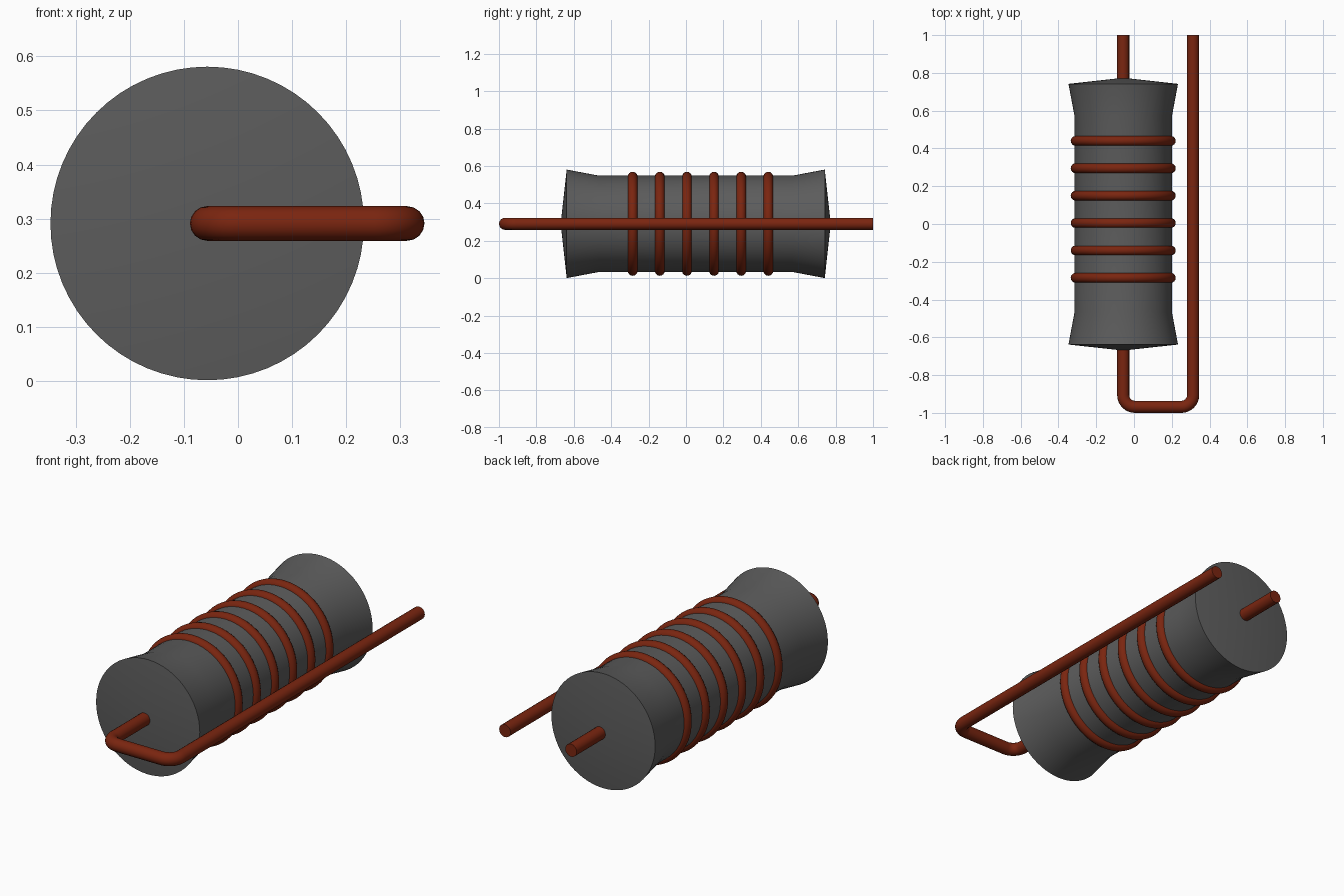
import bpy, bmesh, math
from mathutils import Matrix, Vector

cube = bpy.data.objects.get("Cube")
if cube:
    bpy.data.objects.remove(cube, do_unlink=True)

AXIS_X, AXIS_Z = -0.057, 0.291      # centre line of the body
WIRE_R, RETURN_X, FRONT_Y, BEND = 0.032, 0.313, -0.968, 0.062


def make_material(name, color):
    mat = bpy.data.materials.new(name)
    mat.use_nodes = True
    mat.diffuse_color = color
    mat.node_tree.nodes["Principled BSDF"].inputs["Base Color"].default_value = color
    return mat


grey = make_material("dark grey ceramic", (0.107, 0.107, 0.107, 1))
copper = make_material("copper red", (0.195, 0.0185, 0.005, 1))


def finish(obj, mat):
    obj.data.materials.clear()
    obj.data.materials.append(mat)
    bpy.ops.object.select_all(action='DESELECT')
    obj.select_set(True)
    bpy.context.view_layer.objects.active = obj
    bpy.ops.object.shade_smooth_by_angle(angle=math.radians(40))


# Flared body with shallow conical ends, lathed around the y axis
def lathe(name, profile, mat, steps=64):
    bm = bmesh.new()
    verts = [bm.verts.new((r, y, 0)) for r, y in profile]
    edges = [bm.edges.new(pair) for pair in zip(verts, verts[1:])]
    bmesh.ops.spin(bm, geom=verts + edges, cent=(0, 0, 0), axis=(0, 1, 0),
                   angle=math.tau, steps=steps, use_merge=True)
    bmesh.ops.remove_doubles(bm, verts=bm.verts, dist=0.0001)
    bmesh.ops.recalc_face_normals(bm, faces=bm.faces)
    mesh = bpy.data.meshes.new(name)
    bm.to_mesh(mesh)
    bm.free()
    obj = bpy.data.objects.new(name, mesh)
    obj.location = (AXIS_X, 0, AXIS_Z)
    bpy.context.collection.objects.link(obj)
    finish(obj, mat)


half = [(0.258, 0.52), (0.29, 0.69), (0, 0.722)]
mid = 0.052
lathe("body", [(r, mid - y) for r, y in reversed(half)] + [(r, mid + y) for r, y in half], grey)

# Six wire rings around the waist
for i in range(6):
    bpy.ops.mesh.primitive_torus_add(
        location=(AXIS_X, -0.285 + 0.145 * i, AXIS_Z), rotation=(math.pi / 2, 0, 0),
        major_radius=0.252, minor_radius=0.026, major_segments=64, minor_segments=16)
    ring = bpy.context.object
    ring.name = f"coil_ring_{i + 1}"
    finish(ring, copper)


# Lead wire: through the body, round two bends and back along the side
def arc(cx, start):
    for k in range(9):
        a = start + math.pi / 2 * k / 8
        yield Vector((cx + BEND * math.cos(a), FRONT_Y + BEND + BEND * math.sin(a), AXIS_Z))


path = [Vector((AXIS_X, 1, AXIS_Z)),
        *arc(AXIS_X + BEND, math.pi),
        *arc(RETURN_X - BEND, -math.pi / 2),
        Vector((RETURN_X, 1, AXIS_Z))]
curve = bpy.data.curves.new("lead_wire", 'CURVE')
curve.dimensions = '3D'
curve.bevel_depth = WIRE_R
curve.bevel_resolution = 6
curve.use_fill_caps = True
spline = curve.splines.new('POLY')
spline.points.add(len(path) - 1)
for point, co in zip(spline.points, path):
    point.co = (*co, 1)
wire = bpy.data.objects.new("lead_wire", curve)
bpy.context.collection.objects.link(wire)
bpy.ops.object.select_all(action='DESELECT')
wire.select_set(True)
bpy.context.view_layer.objects.active = wire
bpy.ops.object.convert(target='MESH')
finish(bpy.context.object, copper)
